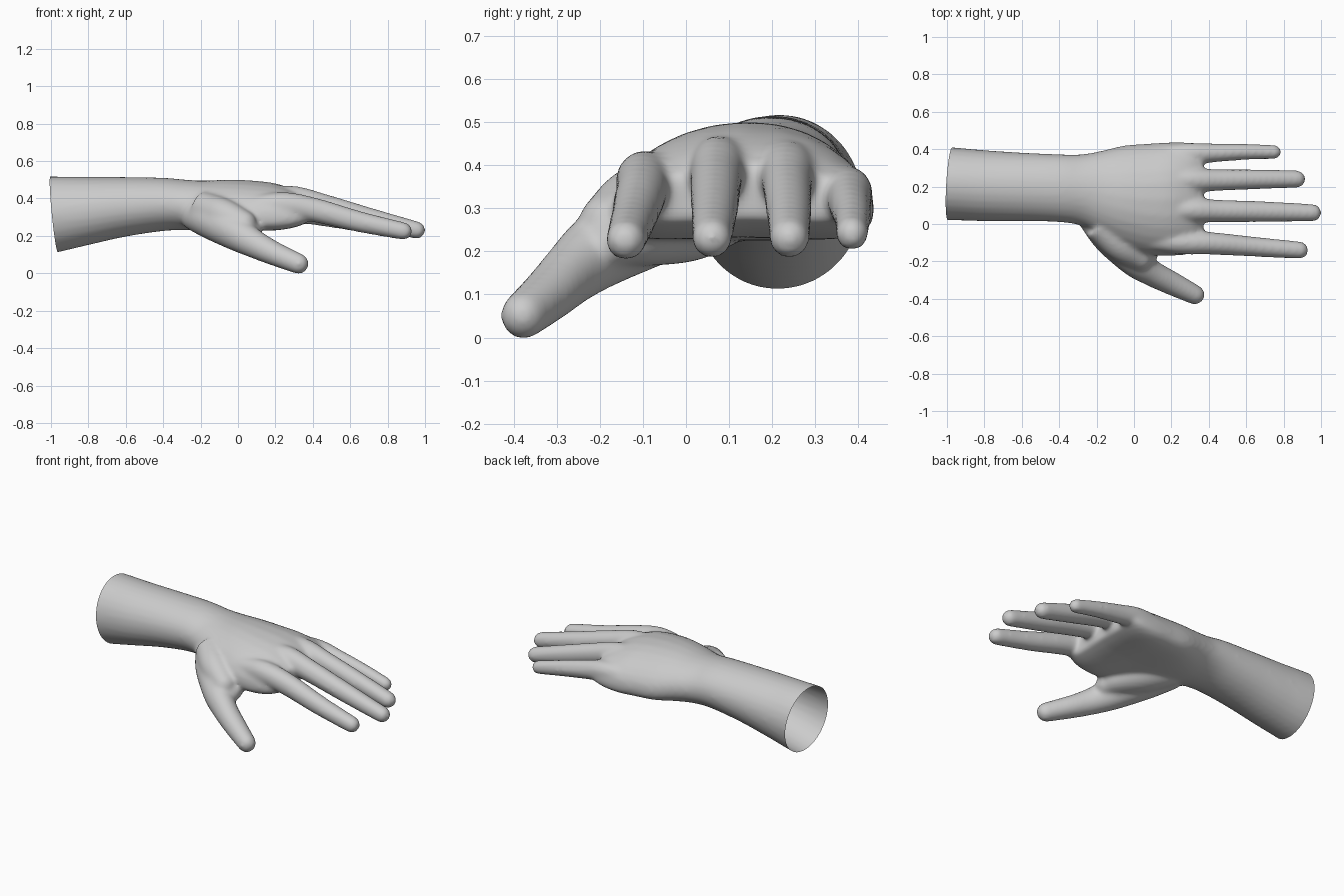
import bpy, bmesh, math
from mathutils import Vector

if "Cube" in bpy.data.objects:
    bpy.data.objects.remove(bpy.data.objects["Cube"])

skin = bpy.data.materials.new("light grey")
skin.diffuse_color = (0.6, 0.6, 0.6, 1)
skin.use_nodes = True
skin.node_tree.nodes["Principled BSDF"].inputs["Base Color"].default_value = skin.diffuse_color
bm = bmesh.new()
SEG = 28


def spline(pts, steps=6):
    """Catmull-Rom through tuples of any length."""
    p = [Vector(q) for q in pts]
    p = [2 * p[0] - p[1]] + p + [2 * p[-1] - p[-2]]
    out = []
    for i in range(1, len(p) - 2):
        a, b, c, d = p[i - 1:i + 3]
        for s in range(steps):
            t = s / steps
            out.append(0.5 * (2 * b + (c - a) * t + (2 * a - 5 * b + 4 * c - d) * t * t
                              + (3 * b - a - 3 * c + d) * t ** 3))
    return out + [p[-2]]


def skin_rings(rings):
    loops = [[bm.verts.new(v) for v in r] for r in rings]
    for a, b in zip(loops, loops[1:]):
        for i in range(SEG):
            j = (i + 1) % SEG
            bm.faces.new((a[i], a[j], b[j], b[i]))
    bm.faces.new(loops[0][::-1])
    bm.faces.new(loops[-1])


def digit(pts):
    """Round-tipped tube: points are x, y, z, half width, half height."""
    s = spline([Vector(p) for p in pts])
    stations = []
    for i, v in enumerate(s):
        c = Vector(v[:3])
        t = (Vector(s[min(i + 1, len(s) - 1)][:3]) - Vector(s[max(i - 1, 0)][:3])).normalized()
        stations.append((c, t, v[3], v[4]))
    c, t, w, h = stations[-1]
    for k in range(1, 7):
        a = math.radians(k * 14.5)
        stations.append((c + t * w * math.sin(a), t, w * math.cos(a), h * math.cos(a)))
    rings = []
    for c, t, w, h in stations:
        side = Vector((0, 0, 1)).cross(t).normalized()
        up = t.cross(side)
        rings.append([c + side * w * math.cos(2 * math.pi * i / SEG)
                      + up * h * math.sin(2 * math.pi * i / SEG) for i in range(SEG)])
    skin_rings(rings)


# Forearm and palm: x, y min, y max, z bottom, z top, arch drop, squareness
body = [(-1.12, .02, .42, .09, .527, 0, 1), (-.97, .02, .41, .12, .527, 0, 1),
        (-.8, .015, .395, .16, .525, 0, 1), (-.6, .015, .382, .205, .524, 0, 1),
        (-.4, .01, .373, .235, .52, 0, 1), (-.28, -.01, .373, .24, .51, .01, 1),
        (-.18, -.06, .39, .235, .505, .02, .95), (-.05, -.13, .42, .235, .51, .05, .9),
        (.08, -.165, .43, .24, .505, .06, .85), (.2, -.17, .437, .245, .49, .06, .8),
        (.3, -.16, .435, .26, .455, .05, .8), (.37, -.13, .42, .285, .41, .04, .85)]
rings = []
for x, y0, y1, z0, z1, drop, power in spline(body):
    ring = []
    for i in range(SEG):
        a = 2 * math.pi * i / SEG
        c, s = math.cos(a), math.sin(a)
        u = math.copysign(abs(c) ** power, c)
        w = math.copysign(abs(s) ** power, s)
        ring.append((x, (y0 + y1) / 2 + u * (y1 - y0) / 2,
                     (z0 + z1) / 2 + w * (z1 - z0) / 2 - drop * u * u))
    rings.append(ring)
skin_rings(rings)

# Fingers: index, middle, ring, little
digit([(.08, -.08, .365, .06, .06), (.25, -.098, .375, .064, .068), (.42, -.104, .345, .06, .065),
       (.65, -.122, .285, .053, .056), (.885, -.14, .235, .047, .047)])
digit([(.08, .08, .40, .06, .07), (.29, .075, .405, .066, .072), (.45, .07, .372, .06, .064),
       (.7, .066, .305, .055, .056), (.955, .06, .24, .047, .047)])
digit([(.08, .24, .40, .06, .07), (.29, .235, .395, .066, .07), (.45, .235, .36, .058, .061),
       (.66, .239, .30, .053, .055), (.87, .24, .24, .047, .047)])
digit([(.08, .36, .34, .055, .06), (.28, .375, .345, .058, .062), (.43, .38, .32, .05, .056),
       (.6, .386, .285, .043, .047), (.75, .385, .25, .038, .04)])

# Thumb with its muscle pad, and the web toward the index finger
digit([(-.24, .06, .33, .08, .09), (-.13, -.06, .285, .10, .10), (0, -.195, .215, .085, .09),
       (.1, -.265, .16, .07, .075), (.2, -.316, .112, .064, .064), (.325, -.378, .06, .053, .055)])
digit([(-.2, .1, .31, .08, .08), (-.08, .0, .27, .11, .085), (.02, -.10, .25, .095, .075),
       (.06, -.16, .235, .07, .06)])
digit([(-.2, -.0, .36, .08, .09), (-.08, -.11, .32, .085, .09), (.03, -.18, .27, .07, .075)])

bmesh.ops.recalc_face_normals(bm, faces=bm.faces)
raw = bpy.data.meshes.new("hand_parts")
bm.to_mesh(raw)
bm.free()
source = bpy.data.objects.new("hand_source", raw)
bpy.context.collection.objects.link(source)

# Fuse all parts into one soft skin
remesh = source.modifiers.new("fuse", 'REMESH')
remesh.mode = 'VOXEL'
remesh.voxel_size = 0.011
smooth = source.modifiers.new("soften", 'SMOOTH')
smooth.factor = 0.5
smooth.iterations = 14
bpy.context.view_layer.update()
mesh = bpy.data.meshes.new_from_object(source.evaluated_get(bpy.context.evaluated_depsgraph_get()))
bpy.data.objects.remove(source)

# Cut the forearm open with a slanted plane
bm = bmesh.new()
bm.from_mesh(mesh)
bmesh.ops.bisect_plane(bm, geom=bm.verts[:] + bm.edges[:] + bm.faces[:],
                       plane_co=(-.983, .22, .32), plane_no=(-1, .06, -.1), clear_outer=True)
lowest = min(v.co.z for v in bm.verts)
for v in bm.verts:
    v.co.z -= lowest
for f in bm.faces:
    f.smooth = True
bm.to_mesh(mesh)
bm.free()
mesh.materials.clear()
mesh.materials.append(skin)
hand = bpy.data.objects.new("hand", mesh)
bpy.context.collection.objects.link(hand)
